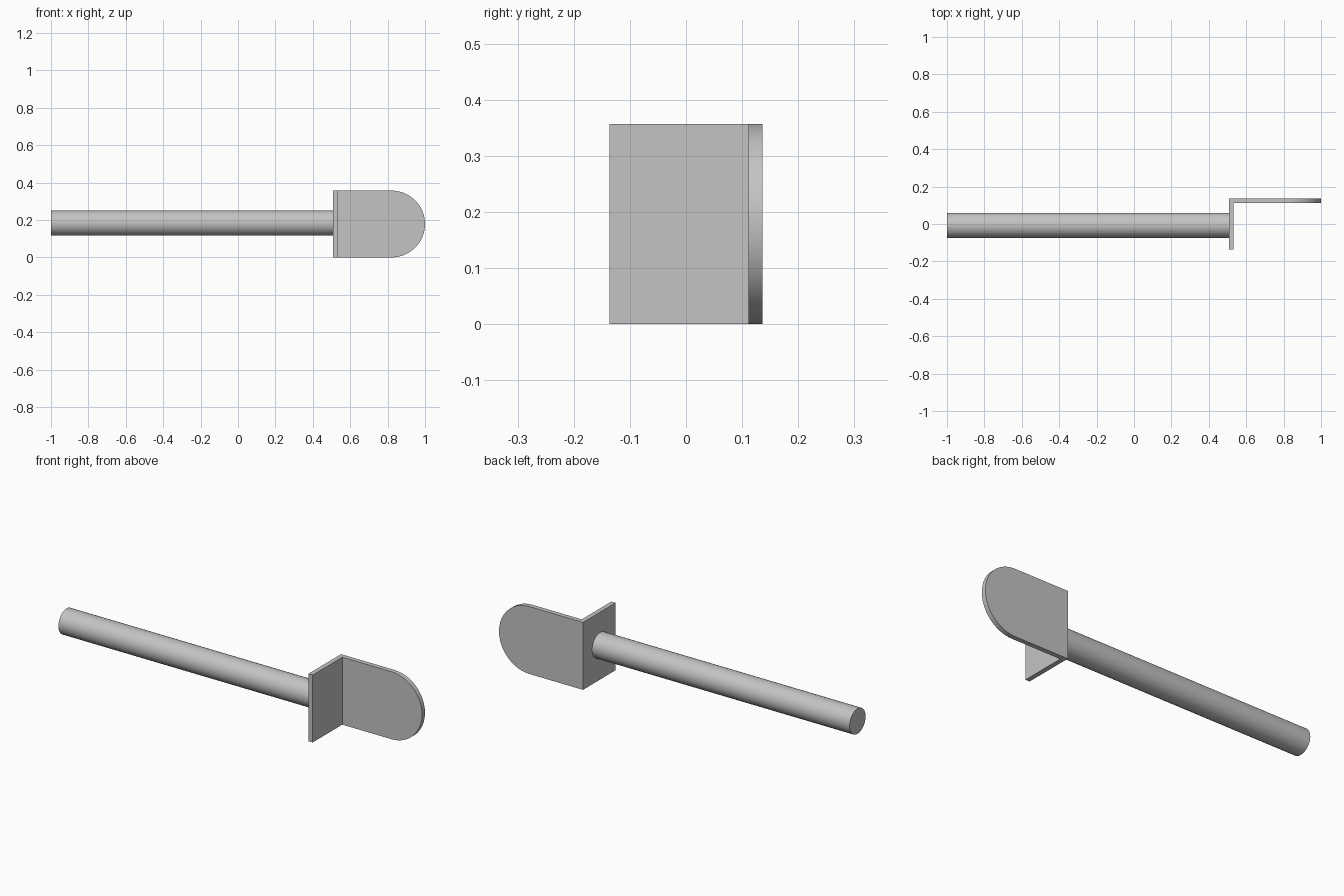
import bpy, bmesh, math
from mathutils import Matrix, Vector

if "Cube" in bpy.data.objects:
    bpy.data.objects.remove(bpy.data.objects["Cube"], do_unlink=True)

HEIGHT = 0.357
THICK = 0.025
BACK = 0.136
PLATE_X = 0.508
RADIUS = HEIGHT / 2

steel = bpy.data.materials.new("grey steel")
steel.use_nodes = True
steel.diffuse_color = (0.55, 0.55, 0.55, 1)
steel.node_tree.nodes["Principled BSDF"].inputs["Base Color"].default_value = (0.55, 0.55, 0.55, 1)


def finish(name, bm):
    bmesh.ops.recalc_face_normals(bm, faces=bm.faces)
    mesh = bpy.data.meshes.new(name)
    bm.to_mesh(mesh)
    bm.free()
    mesh.materials.append(steel)
    obj = bpy.data.objects.new(name, mesh)
    bpy.context.collection.objects.link(obj)
    bpy.ops.object.select_all(action="DESELECT")
    obj.select_set(True)
    bpy.context.view_layer.objects.active = obj
    bpy.ops.object.shade_smooth_by_angle(angle=math.radians(30))
    return obj


def extrude_profile(name, points, direction):
    bm = bmesh.new()
    face = bm.faces.new([bm.verts.new(p) for p in points])
    result = bmesh.ops.extrude_face_region(bm, geom=[face])
    moved = [v for v in result["geom"] if isinstance(v, bmesh.types.BMVert)]
    bmesh.ops.translate(bm, verts=moved, vec=Vector(direction))
    # keep the starting cap so the solid is closed
    if not face.is_valid or len(bm.faces) < len(points) + 2:
        bmesh.ops.holes_fill(bm, edges=bm.edges, sides=0)
    return finish(name, bm)


# Mounting plate across the end of the rod
inner = BACK - THICK
extrude_profile("mounting_plate",
                [(PLATE_X, -BACK, 0), (PLATE_X + THICK, -BACK, 0),
                 (PLATE_X + THICK, inner, 0), (PLATE_X, inner, 0)],
                (0, 0, HEIGHT))

# Flange with a rounded end
steps = 32
outline = [(PLATE_X, inner, HEIGHT), (PLATE_X, inner, 0)]
for i in range(steps + 1):
    a = -math.pi / 2 + math.pi * i / steps
    outline.append((1 - RADIUS + RADIUS * math.cos(a), inner, RADIUS + RADIUS * math.sin(a)))
extrude_profile("rounded_flange", outline, (0, THICK, 0))

# Round rod along x
length = PLATE_X + 1
bm = bmesh.new()
bmesh.ops.create_cone(bm, cap_ends=True, segments=48, radius1=0.067, radius2=0.067, depth=length,
                      matrix=Matrix.Translation((PLATE_X - length / 2, -0.007, 0.183))
                      @ Matrix.Rotation(math.pi / 2, 4, "Y"))
finish("rod", bm)
